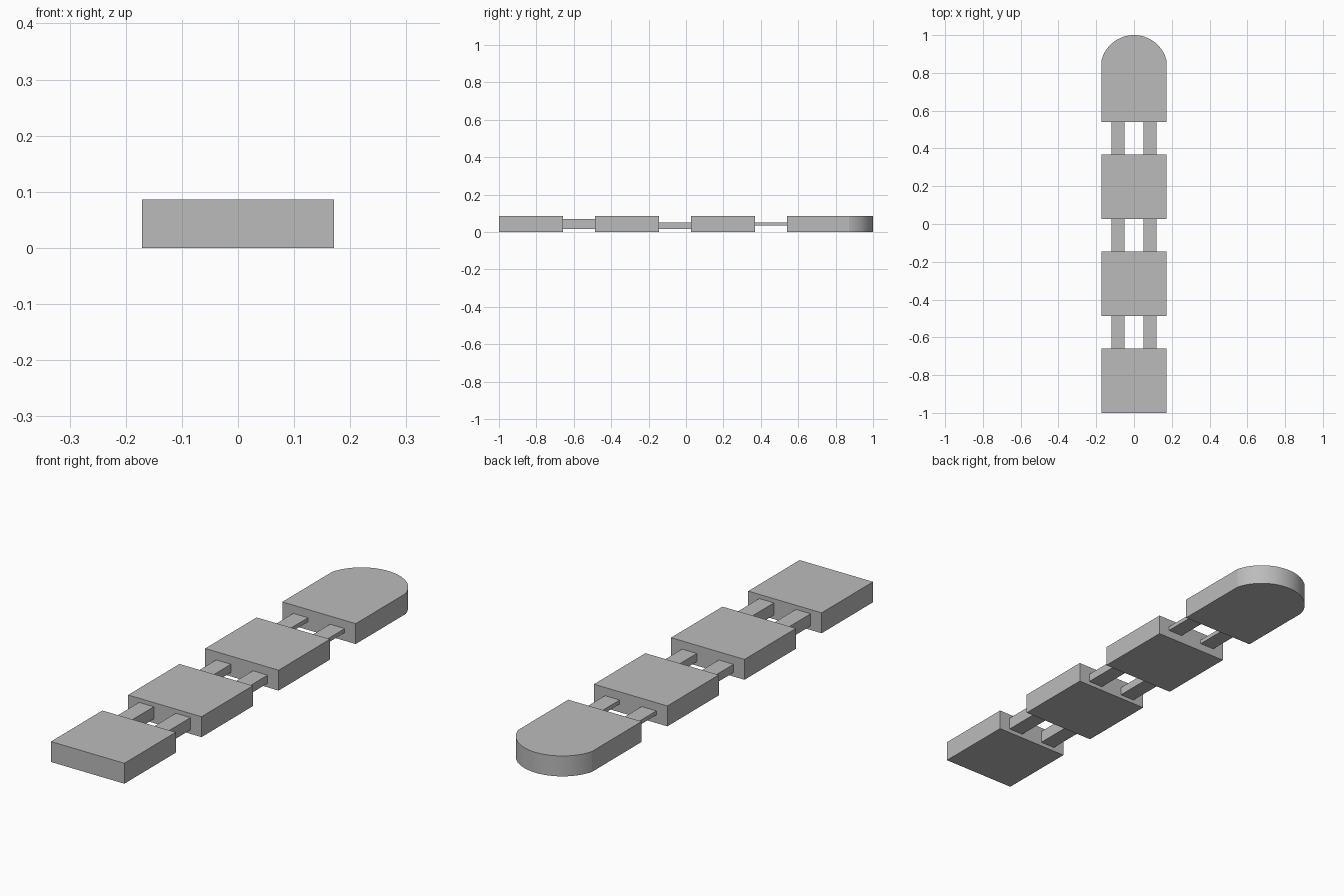
import bpy, bmesh, math

if "Cube" in bpy.data.objects:
    bpy.data.objects.remove(bpy.data.objects["Cube"])

U = 0.171           # half width of a block
H = 0.086           # block height
GAP = U             # space between blocks

grey = bpy.data.materials.new("grey")
grey.diffuse_color = (0.5, 0.5, 0.5, 1)
grey.use_nodes = True
grey.node_tree.nodes["Principled BSDF"].inputs["Base Color"].default_value = grey.diffuse_color


def prism(name, outline, z0, z1):
    """Extrude a counter-clockwise xy outline from z0 to z1."""
    bm = bmesh.new()
    base = bm.faces.new([bm.verts.new((x, y, z0)) for x, y in outline])
    top = bmesh.ops.extrude_face_region(bm, geom=[base], use_keep_orig=True)["geom"]
    bmesh.ops.translate(bm, vec=(0, 0, z1 - z0),
                        verts=[v for v in top if isinstance(v, bmesh.types.BMVert)])
    bmesh.ops.recalc_face_normals(bm, faces=bm.faces)
    mesh = bpy.data.meshes.new(name)
    bm.to_mesh(mesh)
    bm.free()
    mesh.materials.append(grey)
    ob = bpy.data.objects.new(name, mesh)
    bpy.context.collection.objects.link(ob)
    return ob


def rect(x0, x1, y0, y1):
    return [(x0, y0), (x1, y0), (x1, y1), (x0, y1)]


# Three plain blocks, each followed by a pair of thinner and thinner links
links = [(0.017, 0.0685), (0.017, 0.0515), (0.0343, 0.0515)]
for i, (z0, z1) in enumerate(links):
    y0 = -1 + i * (2 * U + GAP)
    y1 = y0 + 2 * U
    prism(f"block_{i + 1}", rect(-U, U, y0, y1), 0, H)
    for side, s in (("left", -1), ("right", 1)):
        x0, x1 = sorted((s * 0.3 * U, s * 0.7 * U))
        prism(f"link_{i + 1}_{side}", rect(x0, x1, y1, y1 + GAP), z0, z1)

# End block with a rounded tip
tip_start = 0.871
rise = 1 - tip_start
radius = (U * U + rise * rise) / (2 * rise)
half = math.asin(U / radius)
y0 = -1 + 3 * (2 * U + GAP)
steps = 32
arc = []
for k in range(steps + 1):
    a = half - 2 * half * k / steps
    arc.append((radius * math.sin(a), 1 - radius + radius * math.cos(a)))
tip = prism("rounded_end_block", [(-U, y0), (U, y0)] + arc, 0, H)
bpy.context.view_layer.objects.active = tip
tip.select_set(True)
bpy.ops.object.shade_smooth_by_angle(angle=math.radians(12))
